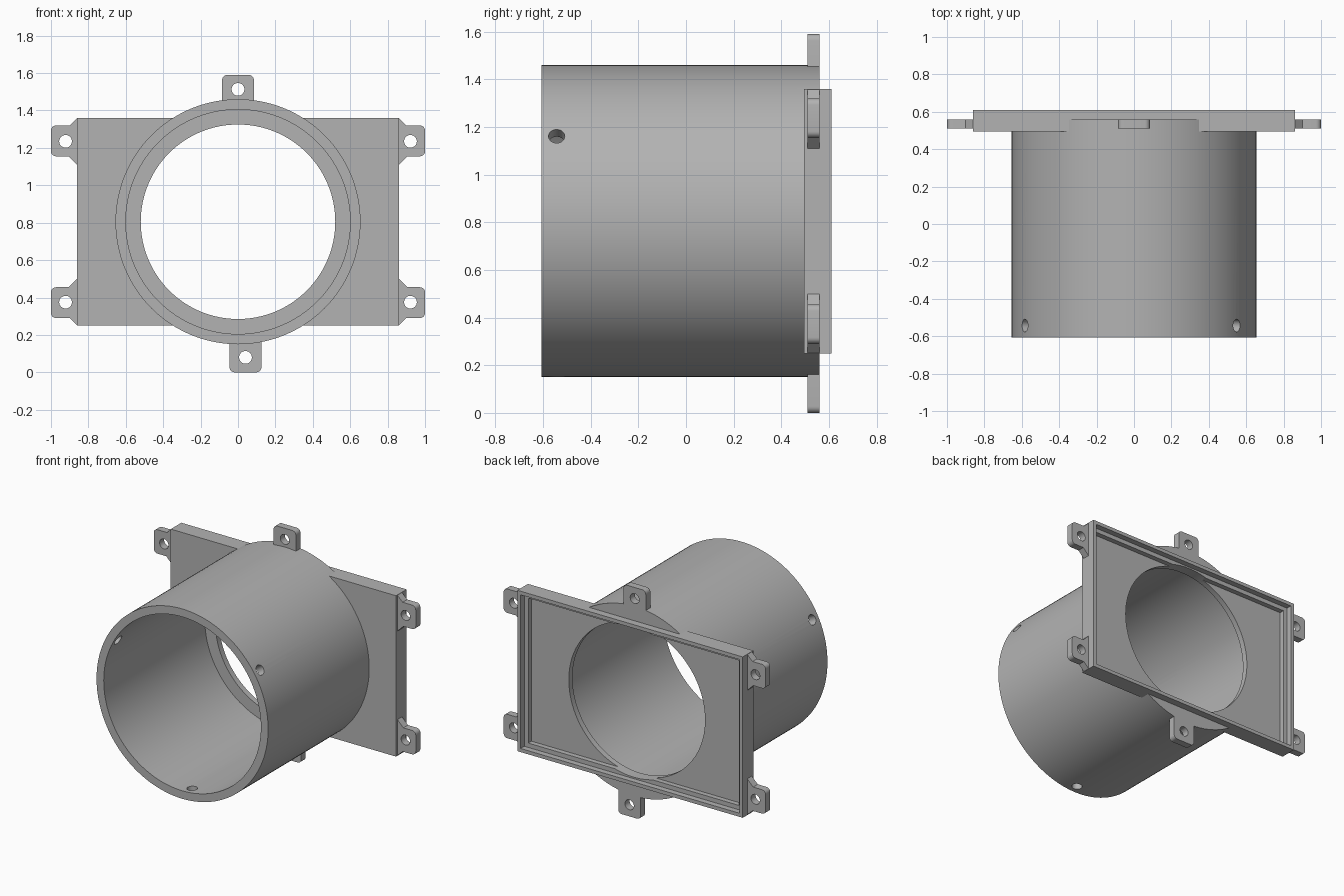
import bpy
import bmesh
from math import pi, radians, cos, sin

if "Cube" in bpy.data.objects:
    bpy.data.objects.remove(bpy.data.objects["Cube"], do_unlink=True)

grey = bpy.data.materials.new("plain_grey")
grey.use_nodes = True
colour = (0.45, 0.45, 0.45, 1)
grey.diffuse_color = colour
grey.node_tree.nodes["Principled BSDF"].inputs["Base Color"].default_value = colour

MID = 0.805                       # height of the tube axis
FRONT, BACK = -0.607, 0.61        # overall depth
PLATE_FRONT, TUBE_BACK, TAB_FRONT = 0.495, 0.56, 0.51
OUTER, INNER, OPENING = 0.655, 0.60, 0.52
HALF_W, HALF_H = 0.86, 0.555
SCREW = 0.034


def cylinder(name, radius, y0, y1, x=0, z=MID, sides=128):
    bpy.ops.mesh.primitive_cylinder_add(vertices=sides, radius=radius, depth=y1 - y0,
                                        location=(x, (y0 + y1) / 2, z), rotation=(pi / 2, 0, 0))
    bpy.context.object.name = name
    return bpy.context.object


def box(name, half_w, half_h, y0, y1):
    bpy.ops.mesh.primitive_cube_add(size=1, location=(0, (y0 + y1) / 2, MID))
    ob = bpy.context.object
    ob.name = name
    ob.scale = (2 * half_w, y1 - y0, 2 * half_h)
    return ob


def combine(target, tool, operation="DIFFERENCE"):
    bpy.context.view_layer.update()
    mod = target.modifiers.new("cut", "BOOLEAN")
    mod.operation, mod.object, mod.solver = operation, tool, "EXACT"
    bpy.ops.object.select_all(action="DESELECT")
    bpy.context.view_layer.objects.active = target
    target.select_set(True)
    bpy.ops.object.modifier_apply(modifier=mod.name)
    bpy.data.objects.remove(tool, do_unlink=True)


def finish(ob):
    ob.data.materials.clear()
    ob.data.materials.append(grey)
    bpy.ops.object.select_all(action="DESELECT")
    bpy.context.view_layer.objects.active = ob
    ob.select_set(True)
    bpy.ops.object.shade_smooth_by_angle(angle=radians(30))


def tab(name, outline, rounded, hole):
    """Extrude an x,z outline, round the listed corners and drill a screw hole."""
    bm = bmesh.new()
    near = [bm.verts.new((x, TAB_FRONT, z)) for x, z in outline]
    far = [bm.verts.new((x, TUBE_BACK, z)) for x, z in outline]
    bm.faces.new(near)
    bm.faces.new(far[::-1])
    n = len(outline)
    for i in range(n):
        j = (i + 1) % n
        bm.faces.new((near[i], far[i], far[j], near[j]))
    corners = [bm.edges.get((near[i], far[i])) for i in rounded]
    bmesh.ops.bevel(bm, geom=corners, offset=0.027, segments=6, profile=0.5, affect="EDGES")
    bmesh.ops.recalc_face_normals(bm, faces=bm.faces)
    mesh = bpy.data.meshes.new(name)
    bm.to_mesh(mesh)
    bm.free()
    ob = bpy.data.objects.new(name, mesh)
    bpy.context.collection.objects.link(ob)
    combine(ob, cylinder("drill", SCREW, TAB_FRONT - 0.1, TUBE_BACK + 0.1, *hole, sides=32))
    finish(ob)


# Tube joined to the rectangular mounting plate
body = cylinder("tube_and_plate", OUTER, FRONT, TUBE_BACK)
combine(body, box("plate", HALF_W, HALF_H, PLATE_FRONT, BACK), "UNION")

# Stepped recess in the back of the plate
for wall, floor in ((0.025, 0.57), (0.055, 0.535)):
    combine(body, box("recess", HALF_W - wall, HALF_H - wall, floor, BACK + 0.1))

# Wide bore, then the narrower opening through the lip
combine(body, cylinder("bore", INNER, FRONT - 0.1, PLATE_FRONT))
combine(body, cylinder("opening", OPENING, 0, BACK + 0.2))

# Three radial screw holes near the front edge
for angle in (33, 153, 273):
    a = radians(angle)
    bpy.ops.mesh.primitive_cylinder_add(vertices=32, radius=SCREW, depth=0.3,
                                        location=(0.63 * cos(a), -0.543, MID + 0.63 * sin(a)),
                                        rotation=(0, pi / 2 - a, 0))
    combine(body, bpy.context.object)
finish(body)

# Four chamfered corner tabs, mirrored about the tube axis
for side, sx in (("left", 1), ("right", -1)):
    for level, sz in (("upper", 1), ("lower", -1)):
        shape = [(0.845, 0.305), (0.86, 0.305), (0.905, 0.35), (1.0, 0.35),
                 (1.0, 0.515), (0.9, 0.515), (0.86, 0.553), (0.845, 0.553)]
        tab(f"{level}_{side}_tab", [(sx * x, MID + sz * z) for x, z in shape], (3, 4),
            (sx * 0.922, MID + sz * 0.43))

# Top and bottom tabs on the tube rim
for name, x, root, tip, hole in (("top_tab", 0, 1.42, 1.59, 1.513),
                                 ("bottom_tab", 0.04, 0.19, 0, 0.08)):
    w = 0.085
    tab(name, [(x - w, root), (x + w, root), (x + w, tip), (x - w, tip)], (2, 3), (x, hole))
